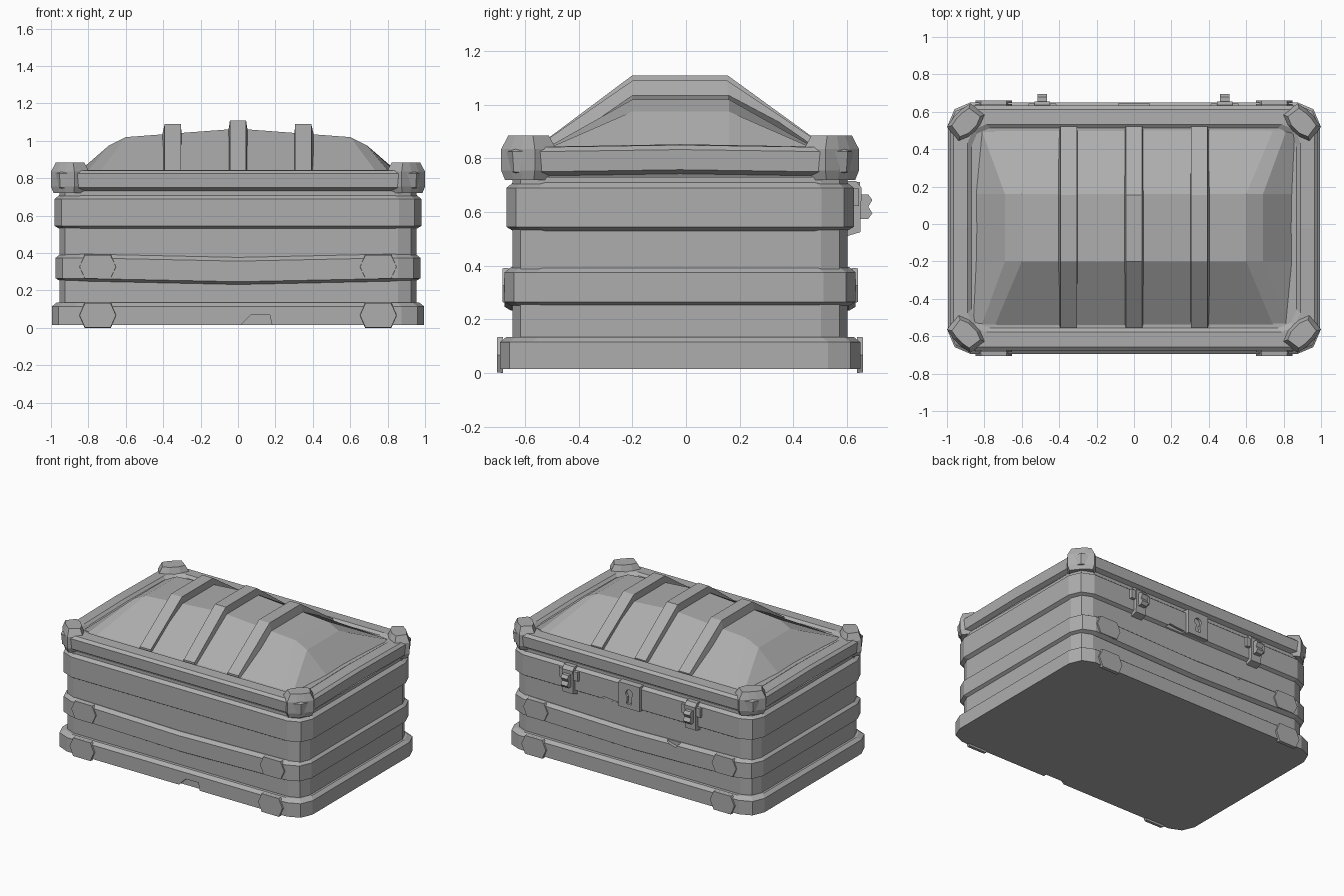
import bpy, bmesh, math

if "Cube" in bpy.data.objects:
    bpy.data.objects.remove(bpy.data.objects["Cube"], do_unlink=True)

grey = bpy.data.materials.new("plain grey")
grey.use_nodes = True
grey.diffuse_color = (0.42, 0.42, 0.42, 1)
grey.node_tree.nodes["Principled BSDF"].inputs["Base Color"].default_value = (0.42, 0.42, 0.42, 1)

CY = -0.022  # depth centre of the case


def finish(name, bm):
    bmesh.ops.recalc_face_normals(bm, faces=bm.faces)
    mesh = bpy.data.meshes.new(name)
    bm.to_mesh(mesh)
    bm.free()
    mesh.materials.append(grey)
    obj = bpy.data.objects.new(name, mesh)
    bpy.context.collection.objects.link(obj)
    return obj


def loft(name, sections):
    """Skin closed sections of equal length and cap both ends."""
    bm = bmesh.new()
    rings = [[bm.verts.new(p) for p in s] for s in sections]
    n = len(rings[0])
    for a, b in zip(rings, rings[1:]):
        for i in range(n):
            j = (i + 1) % n
            bm.faces.new((a[i], a[j], b[j], b[i]))
    bm.faces.new(rings[0])
    bm.faces.new(rings[-1])
    return finish(name, bm)


def outline(hx, hy, c, z, sag_x=0, sag_y=0):
    """Rectangle with two-facet corners; edge middles may sag."""
    corner = [(hx, hy - c), (hx - 0.3 * c, hy - 0.3 * c), (hx - c, hy)]
    pts = []
    for sx, sy in ((1, 1), (-1, 1), (-1, -1), (1, -1)):
        part = [(sx * x, CY + sy * y, z) for x, y in corner]
        if sx * sy < 0:
            part.reverse()
        pts += part
        if sx * sy > 0:
            pts.append((0, CY + sy * hy, z + sag_x))
        else:
            pts.append((sx * hx, CY, z + sag_y))
    return pts


def stack(name, profile, c, sag_x=0, sag_y=0):
    return loft(name, [outline(hx, hy, c, z, sag_x, sag_y) for hx, hy, z in profile])


def prism_yz(name, profile, x0, half, top_half=None):
    return loft(name, [[(x0 + s * half, y, z) for y, z in profile] for s in (-1, 1)])


def prism_xz(name, profile, y0, y1, shrink=1.0):
    """Extrude an x-z profile from y0 to y1, scaled about its middle at y1."""
    mx = sum(p[0] for p in profile) / len(profile)
    mz = sum(p[1] for p in profile) / len(profile)
    far = [(mx + (x - mx) * shrink, y1, mz + (z - mz) * shrink) for x, z in profile]
    return loft(name, [[(x, y0, z) for x, z in profile], far])


def cut(target, cutter):
    mod = target.modifiers.new("cut", "BOOLEAN")
    mod.operation = "DIFFERENCE"
    mod.solver = "EXACT"
    mod.object = cutter
    cutter.hide_render = True
    cutter.hide_set(True)


def band(name, hx, hy, z0, z1, c, sag=0, low=0.025):
    return stack(name, [(hx - low, hy - low, z0), (hx, hy, z0 + low * 0.6),
                        (hx, hy, z1 - 0.02), (hx - 0.025, hy - 0.025, z1)], c, sag)


# Case body and its three bands
stack("body", [(0.955, 0.625, 0.03), (0.955, 0.625, 0.73)], 0.1)
base = band("base_band", 0.995, 0.672, 0.015, 0.135, 0.12, low=0)
middle = band("middle_band", 0.975, 0.655, 0.25, 0.395, 0.12, sag=-0.018)
upper = band("upper_band", 0.98, 0.648, 0.53, 0.71, 0.12)

# Chips in the bands
chip = [(0, 0), (0.07, 0.07), (0.17, 0.07), (0.185, 0)]
cut(base, prism_xz("base_chip_cutter", chip, -0.75, -0.67))
chip = [(-0.42, 0.42), (-0.36, 0.35), (-0.29, 0.37), (-0.24, 0.42)]
cut(middle, prism_xz("middle_chip_cutter", chip, 0.61, 0.7))
chip = [(0.08, 0.5), (0.1, 0.55), (0.22, 0.56), (0.28, 0.5)]
cut(upper, prism_xz("upper_chip_cutter", chip, 0.61, 0.7))

# Lid rim
stack("lid_rim", [(0.94, 0.61, 0.715), (0.95, 0.62, 0.735), (0.98, 0.65, 0.75),
                  (0.985, 0.655, 0.825), (0.965, 0.635, 0.842), (0.89, 0.555, 0.845),
                  (0.87, 0.535, 0.83)], 0.1, sag_y=0.008)

# Faceted lid dome: columns across x, four rows across y
half = [(0, 0, 1.065), (0.6, 0.75, 1.02), (0.69, 0.82, 0.975), (0.86, 0.87, 0.82)]
columns = [(-a, -b, z) for a, b, z in half[:0:-1]] + half
rows = [[(b, -0.555, 0.82), (a, -0.2, z), (a, 0.16, z), (b, 0.515, 0.82)]
        for a, b, z in columns]
loft("lid_dome", rows)

# Three raised ribs with tapered sides
for name, x0, top, lean in (("centre_rib", 0, 1.11, 0), ("left_rib", 0.355, 1.09, -0.006),
                            ("right_rib", -0.355, 1.09, 0.006)):
    sections = []
    for y, z in ((-0.555, 0.845), (-0.2, top), (0.155, top), (0.52, 0.845)):
        sections.append([(x0 - 0.057, y, z - 0.09), (x0 - 0.043 + lean, y, z),
                         (x0 + 0.043 + lean, y, z), (x0 + 0.057, y, z - 0.09)])
    loft(name, sections)

# Lid corner guards
guard = [(0, 0.125), (0.035, 0.075), (0.075, 0.035), (0.125, 0),
         (0.205, 0.06), (0.18, 0.12), (0.12, 0.18), (0.06, 0.205)]
for sx, sy, name in ((1, -1, "front_left"), (-1, -1, "front_right"),
                     (1, 1, "back_left"), (-1, 1, "back_right")):
    sections = []
    for z, k in ((0.72, 0.86), (0.755, 1), (0.835, 1), (0.885, 0.74)):
        sections.append([(sx * (0.9 + (0.1 - u) * k), CY + sy * (0.567 + (0.1 - v) * k), z)
                         for u, v in guard])
    loft(name + "_lid_guard", sections)

    # Hexagonal plates on the lower two bands
    for level, z0, z1, y in (("base", 0, 0.135, 0.66), ("middle", 0.262, 0.392, 0.64)):
        zm, x0 = (z0 + z1) / 2, sx * 0.75
        hexagon = [(x0 - 0.1, zm), (x0 - 0.07, z0), (x0 + 0.07, z0),
                   (x0 + 0.1, zm), (x0 + 0.07, z1), (x0 - 0.07, z1)]
        prism_xz(f"{name}_{level}_plate", hexagon, CY + sy * y, CY + sy * (y + 0.023), 0.97)

# Latches on the back
for side, x0 in (("left", 0.485), ("right", -0.49)):
    prism_yz(side + "_latch_strap", [(0.6, 0.51), (0.65, 0.525), (0.655, 0.69),
                                     (0.635, 0.715), (0.6, 0.715)], x0, 0.042)
    ears = [(x0 - 0.08, 0.62), (x0 + 0.08, 0.62), (x0 + 0.08, 0.69), (x0 - 0.08, 0.69)]
    prism_xz(side + "_latch_ears", ears, 0.6, 0.645, 0.92)
    prism_yz(side + "_latch_grip", [(0.64, 0.575), (0.68, 0.575), (0.695, 0.595), (0.68, 0.62),
                                    (0.695, 0.645), (0.68, 0.665), (0.64, 0.665)], x0, 0.026)

# Lock plate with keyhole
plate = [(-0.085, 0.535), (0.085, 0.535), (0.085, 0.715), (-0.085, 0.715)]
lock = prism_xz("lock_plate", plate, 0.6, 0.648, 0.97)
keyhole = [(0.028 * math.cos(a), 0.645 + 0.028 * math.sin(a))
           for a in (math.radians(-60 + 30 * i) for i in range(11))]
keyhole += [(-0.02, 0.57), (0.02, 0.57)]
cut(lock, prism_xz("keyhole_cutter", keyhole, 0.63, 0.68))
